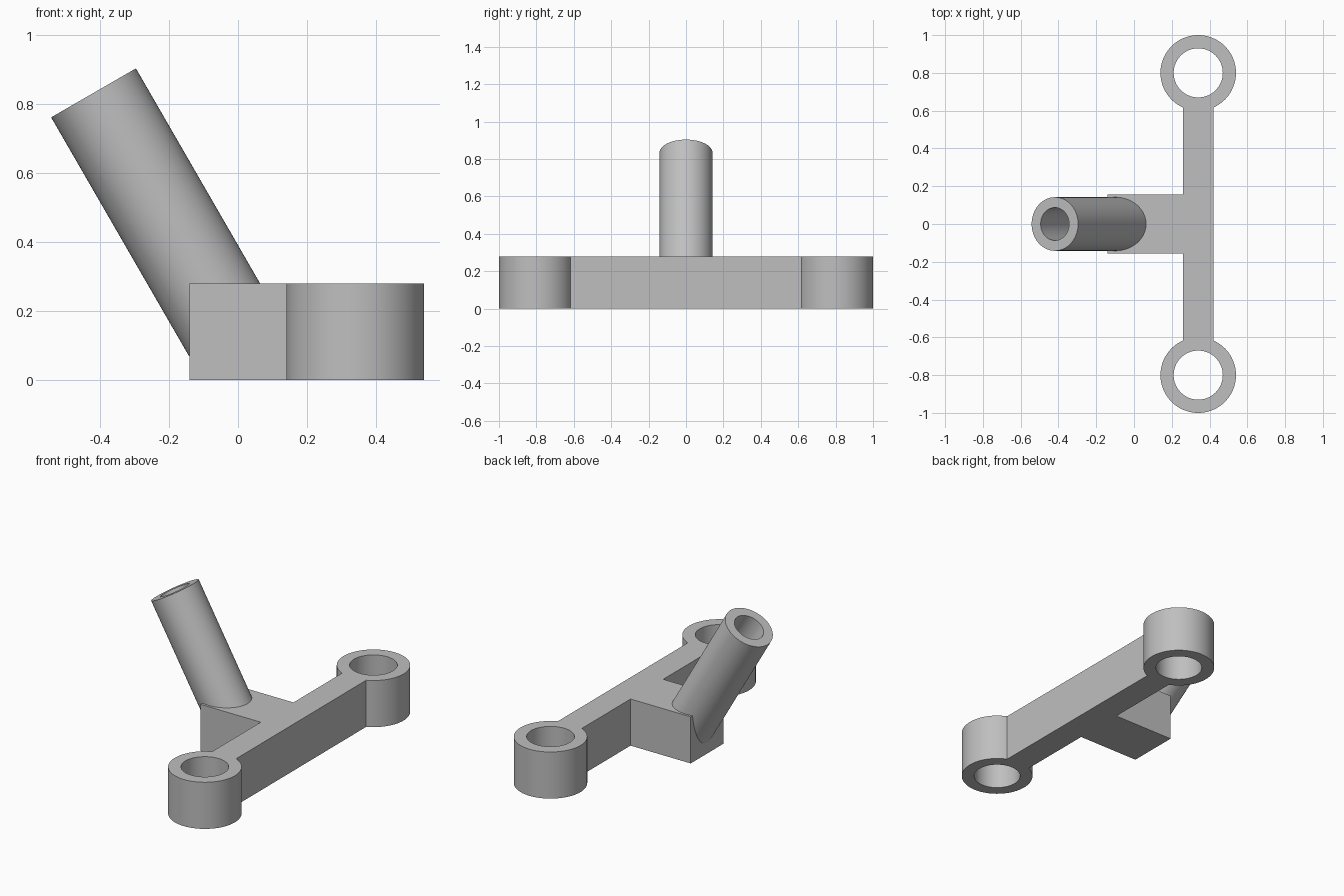
import bpy, bmesh
from math import radians, asin, sin, cos, pi, tau
from mathutils import Matrix

cube = bpy.data.objects.get("Cube")
if cube:
    bpy.data.objects.remove(cube, do_unlink=True)

HEIGHT = 0.28
BAR_X, BAR_HALF = 0.34, 0.08
RING_Y, RING_R, RING_HOLE = 0.8, 0.2, 0.13
BLOCK_X, BLOCK_HALF = -0.14, 0.155

grey = bpy.data.materials.new("plain grey")
grey.use_nodes = True
colour = (0.52, 0.52, 0.52, 1)
grey.diffuse_color = colour
grey.node_tree.nodes["Principled BSDF"].inputs["Base Color"].default_value = colour


def arc(cx, cy, r, start, end, steps):
    return [(cx + r * cos(start + (end - start) * i / steps),
             cy + r * sin(start + (end - start) * i / steps))
            for i in range(steps + 1)]


def finish(obj):
    obj.data.materials.clear()
    obj.data.materials.append(grey)
    bpy.ops.object.select_all(action="DESELECT")
    obj.select_set(True)
    bpy.context.view_layer.objects.active = obj
    bpy.ops.object.shade_smooth_by_angle(angle=radians(30))


# Base plate outline: two ring eyes, the cross bar and the socket block
a = asin(BAR_HALF / RING_R)
back = arc(BAR_X, RING_Y, RING_R, -pi / 2 + a, 1.5 * pi - a, 72)
front = [(x, -y) for x, y in reversed(back)]
inner = BAR_X - BAR_HALF
block = [(inner, BLOCK_HALF), (BLOCK_X, BLOCK_HALF),
         (BLOCK_X, -BLOCK_HALF), (inner, -BLOCK_HALF)]
outlines = [back + block + front]
for side in (1, -1):
    outlines.append(arc(BAR_X, side * RING_Y, RING_HOLE, 0, tau, 64)[:-1])

curve = bpy.data.curves.new("base_outline", "CURVE")
curve.dimensions = "2D"
curve.fill_mode = "BOTH"
curve.extrude = HEIGHT / 2
for pts in outlines:
    spline = curve.splines.new("POLY")
    spline.points.add(len(pts) - 1)
    for p, (x, y) in zip(spline.points, pts):
        p.co = (x, y, 0, 1)
    spline.use_cyclic_u = True
temp = bpy.data.objects.new("base_outline", curve)
bpy.context.collection.objects.link(temp)
bpy.context.view_layer.update()
mesh = bpy.data.meshes.new_from_object(
    temp.evaluated_get(bpy.context.evaluated_depsgraph_get()))
bpy.data.objects.remove(temp, do_unlink=True)

bm = bmesh.new()
bm.from_mesh(mesh)
bmesh.ops.remove_doubles(bm, verts=bm.verts, dist=0.0001)
bmesh.ops.recalc_face_normals(bm, faces=bm.faces)
bmesh.ops.translate(bm, verts=bm.verts, vec=(0, 0, HEIGHT / 2))
bm.to_mesh(mesh)
bm.free()
base = bpy.data.objects.new("base_bracket", mesh)
bpy.context.collection.objects.link(base)
finish(base)

# Slanted hollow tube: a rectangular wall section spun round its axis
LENGTH, OUTER, BORE = 0.8, 0.142, 0.087
bm = bmesh.new()
section = [bm.verts.new((r, 0, z)) for r, z in
           ((BORE, 0), (OUTER, 0), (OUTER, LENGTH), (BORE, LENGTH))]
edges = [bm.edges.new((section[i], section[(i + 1) % 4])) for i in range(4)]
bmesh.ops.spin(bm, geom=section + edges, cent=(0, 0, 0), axis=(0, 0, 1),
               angle=tau, steps=72, use_merge=True)
bmesh.ops.remove_doubles(bm, verts=bm.verts, dist=0.0001)
bmesh.ops.recalc_face_normals(bm, faces=bm.faces)
bm.transform(Matrix.Translation((-0.019, 0, HEIGHT / 2))
             @ Matrix.Rotation(radians(-30), 4, "Y"))
mesh = bpy.data.meshes.new("slanted_tube")
bm.to_mesh(mesh)
bm.free()
tube = bpy.data.objects.new("slanted_tube", mesh)
bpy.context.collection.objects.link(tube)
finish(tube)
